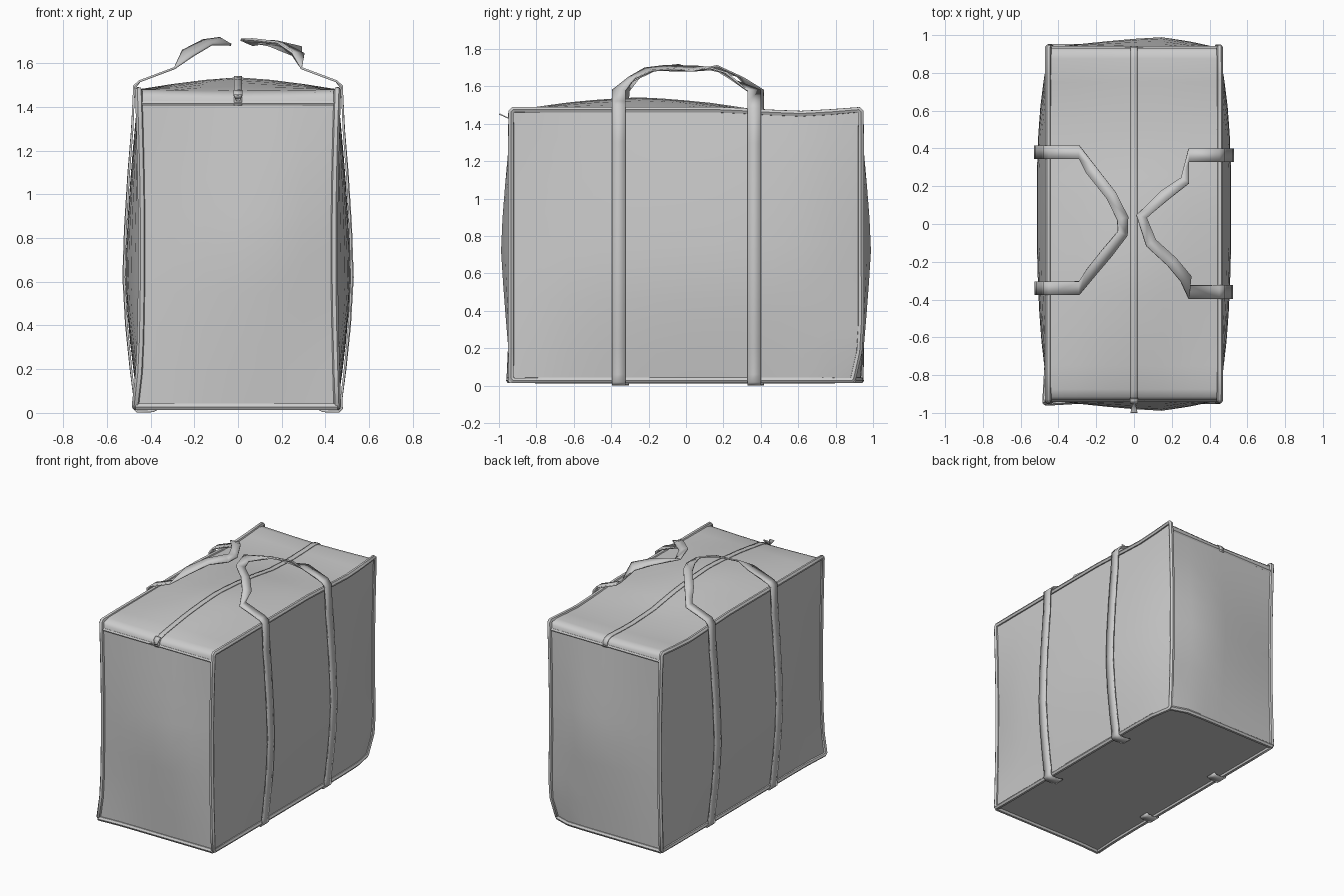
import bpy, bmesh, math
from mathutils import Vector

if "Cube" in bpy.data.objects:
    bpy.data.objects.remove(bpy.data.objects["Cube"])

HX, HY, Z0, Z1 = 0.455, 0.935, 0.028, 1.475


def tent(t, lo, mid, hi, p):
    u = (t - mid) / ((hi - mid) if t > mid else (mid - lo))
    return 1 - min(1, abs(u)) ** p


def warp(p):
    # slouch shared by panels, piping and straps
    x, y, z = p
    low = max(0, 1 - z / 0.22)
    ex, ey = min(1, abs(x) / HX) ** 6, min(1, abs(y) / HY) ** 8
    k = low * ex * ey
    dx = -0.015 * math.sin(math.pi * z / 1.5) * ey * (x / HX)
    dy = 0
    if x < 0 and y < 0:
        dx, dy = dx - 0.018 * k, dy - 0.012 * k
    if x > 0 and y > 0:
        dx, dy = dx - 0.04 * k, dy - 0.05 * k
    dz = -0.022 * tent(y, 0.2, 0.62, 0.93, 1.3) * max(0, (z - 1.2) / 0.28)
    return Vector((x + dx, y + dy, z + dz))


def side_pt(s, y, z, off=0):
    b = 0.06 * tent(y, -HY, 0.1, HY, 2.5) * tent(z, Z0, 0.62, Z1, 1.5)
    return warp((s * HX, y, z)) + Vector((s * (b + off), 0, 0))


def end_pt(s, x, z):
    b = 0.055 * tent(x, -HX, 0.15, HX, 1.3) * tent(z, Z0, 0.75, 1.42, 1.2)
    return warp((x, s * HY, z)) + Vector((0, s * b, 0))


def top_pt(x, y, z, off=0):
    b = 0.055 * tent(y, -0.9, -0.25, 0.35, 1.4) - 0.012 * ey_dip(y)
    return warp((x, y, z)) + Vector((0, 0, b * tent(x, -HX, 0, HX, 1.4) + off))


def ey_dip(y):
    return max(0, (abs(y) - 0.6) / 0.335)


def lin(a, b, n):
    return [a + (b - a) * i / n for i in range(n + 1)]


def add_grid(bm, rows):
    vs = [[bm.verts.new(p) for p in r] for r in rows]
    for a, b in zip(vs, vs[1:]):
        for i in range(len(a) - 1):
            bm.faces.new((a[i], a[i + 1], b[i + 1], b[i]))


def finish(name, bm, thick=0, angle=40):
    bmesh.ops.remove_doubles(bm, verts=bm.verts, dist=0.0005)
    bmesh.ops.recalc_face_normals(bm, faces=bm.faces)
    me = bpy.data.meshes.new(name)
    bm.to_mesh(me)
    bm.free()
    ob = bpy.data.objects.new(name, me)
    bpy.context.collection.objects.link(ob)
    if thick:
        m = ob.modifiers.new("thickness", 'SOLIDIFY')
        m.thickness, m.offset = thick, 0
    bpy.ops.object.select_all(action='DESELECT')
    ob.select_set(True)
    bpy.context.view_layer.objects.active = ob
    bpy.ops.object.shade_smooth_by_angle(angle=math.radians(angle))
    return ob


def piping(name, pts, r=0.017, cyclic=False):
    cu = bpy.data.curves.new(name, 'CURVE')
    cu.dimensions, cu.bevel_depth, cu.bevel_resolution = '3D', r, 1
    cu.use_fill_caps = True
    sp = cu.splines.new('POLY')
    sp.points.add(len(pts) - 1)
    for q, p in zip(sp.points, pts):
        q.co = (*p, 1)
    sp.use_cyclic_u = cyclic
    ob = bpy.data.objects.new(name, cu)
    bpy.context.collection.objects.link(ob)
    bpy.ops.object.select_all(action='DESELECT')
    ob.select_set(True)
    bpy.context.view_layer.objects.active = ob
    bpy.ops.object.convert(target='MESH')
    bpy.ops.object.shade_smooth_by_angle(angle=math.radians(50))


# top cross-section along y: rolls over both short ends
roll = [(HY, 1.415), (HY - 0.003, 1.45), (HY - 0.02, 1.47), (HY - 0.06, Z1 + 0.005)]
prof = [(-y, z) for y, z in roll] + [(y, Z1 + 0.005) for y in lin(-0.75, 0.75, 12)] + roll[::-1]

# bag body: sides, ends, bottom and top
bm = bmesh.new()
xs, ys, zs = lin(-HX, HX, 6), lin(-HY, HY, 12), lin(Z0, Z1, 10)
for s in (-1, 1):
    add_grid(bm, [[side_pt(s, y, z) for y in ys] for z in zs])
    add_grid(bm, [[end_pt(s, x, z) for x in xs] for z in lin(Z0, 1.415, 8)])
add_grid(bm, [[warp((x, y, Z0)) for x in xs] for y in ys])
add_grid(bm, [[top_pt(x, y, z) for x in xs] for y, z in prof])
finish("bag_body", bm)

# piping round each long side, along the bottom ends and under the top flap
for s, side in ((-1, "left"), (1, "right")):
    c = 0.012
    loop = [(y, Z0) for y in lin(-HY + c, HY - c, 10)]
    loop += [(HY, z) for z in lin(Z0 + c, Z1 - c, 10)]
    loop += [(y, Z1) for y in lin(HY - c, -HY + c, 12)]
    loop += [(-HY, z) for z in lin(Z1 - c, Z0 + c, 10)]
    piping(side + "_piping", [warp((s * HX, y, z)) for y, z in loop], cyclic=True)
    end = "front" if s < 0 else "back"
    piping(end + "_bottom_piping", [warp((x, s * HY, Z0)) for x in xs])
    piping(end + "_flap_seam", [warp((x, s * (HY - 0.006), 1.415)) for x in xs], 0.013)

# zipper strip along the top centre, following the roll
bm = bmesh.new()
add_grid(bm, [[top_pt(x, y * 1.003, z, 0.003) for x in (-0.018, 0, 0.018)] for y, z in prof])
finish("zipper", bm, 0.006)

# zipper slider and its pull tab
bm = bmesh.new()
add_grid(bm, [[(s * w, y, z) for s in (-1, 1)] for w, y, z in
              ((0.02, -0.925, 1.475), (0.02, -0.948, 1.455), (0.008, -0.95, 1.43), (0.018, -0.998, 1.452))])
finish("zipper_pull", bm, 0.008, 30)

# carrying straps: up one side, over as a handle, down again
handles = {
    1: [(0.27, 0.23, 1.655, -0.6), (0.16, 0.15, 1.69, -0.3), (0.04, 0.04, 1.695, 0.4),
        (0.09, -0.10, 1.70, 0.3), (0.20, -0.20, 1.69, 0.2), (0.275, -0.29, 1.645, 0.1)],
    -1: [(-0.23, 0.29, 1.65, -0.2), (-0.12, 0.15, 1.70, 0.3), (-0.06, 0.03, 1.69, -0.2),
         (-0.06, -0.05, 1.70, -0.5), (-0.14, -0.15, 1.695, -0.3), (-0.23, -0.26, 1.645, -0.4)]}
for s, side in ((-1, "left"), (1, "right")):
    yb, yf = (0.38, -0.34) if s < 0 else (0.365, -0.36)

    def leg(y):
        pts = [Vector((s * 0.37, y, 0.018)), Vector((s * 0.39, y, 0.008)), Vector((s * 0.46, y, 0.006))]
        pts += [side_pt(s, y, z, 0.02 if z in (0.02, 1.495) else 0.013)
                for z in (0.02, 0.06, 0.2, 0.4, 0.62, 0.85, 1.1, 1.3, 1.495)]
        return pts + [Vector((s * 0.45, y, 1.517)), Vector((s * 0.29, y, 1.577))]

    up, down = leg(yb), leg(yf)[::-1]
    mid = handles[s]
    path = up + [Vector(h[:3]) for h in mid] + down
    rows = []
    for i, p in enumerate(path):
        k = i - len(up)
        if 0 <= k < len(mid):
            t = path[i + 1] - path[i - 1]
            flat = Vector((t.y, -t.x, 0)).normalized() * -s * -1
            a = mid[k][3]
            w = (flat * math.cos(a) + Vector((0, 0, math.sin(a)))) * 0.031
            if s < 0:
                w = -w
        else:
            w = Vector((0, 0.036 if k < 0 else -0.036, 0))
        rows.append((p - w, p + w))
        # keep the two edges from crossing
        if i and (rows[-1][1] - rows[-1][0]).dot(rows[-2][1] - rows[-2][0]) < -1e-5:
            rows[-1] = rows[-1][::-1]
    # the last leg follows the orientation reached by the handle
    bm = bmesh.new()
    add_grid(bm, rows)
    finish(side + "_strap", bm, 0.01, 30)
